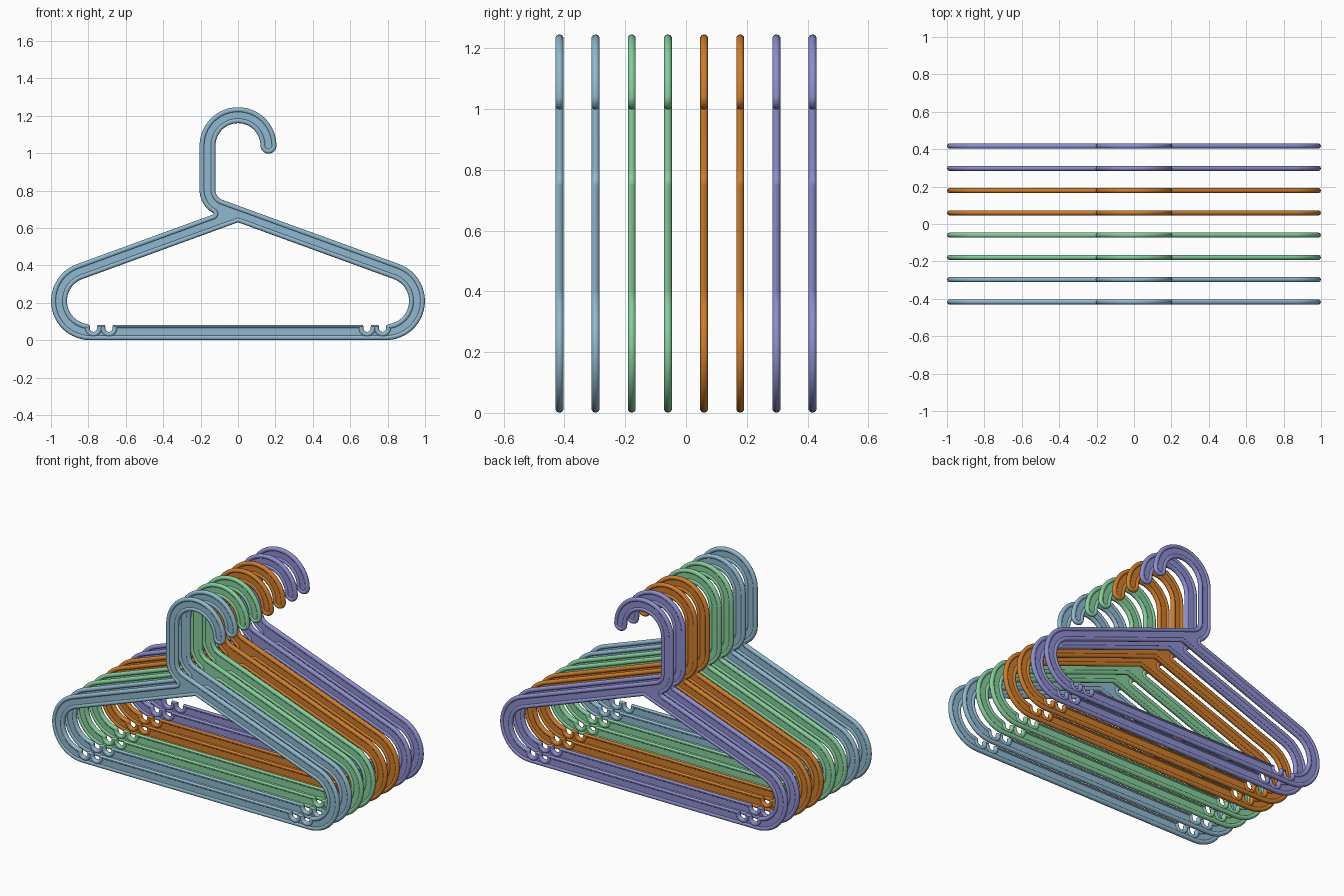
import bpy, math

if "Cube" in bpy.data.objects:
    bpy.data.objects.remove(bpy.data.objects["Cube"])

RIM = 0.0135      # rim tube radius (half the hanger thickness)
H = 0.029         # centreline to rim path
SLOPE = 20        # shoulder angle in degrees


def arc(cx, cz, r, a0, a1):
    n = max(3, math.ceil(abs(a1 - a0) / 7))
    angs = [math.radians(a0 + (a1 - a0) * i / n) for i in range(n + 1)]
    return [(cx + r * math.cos(a), cz + r * math.sin(a)) for a in angs]


# outer contour: hook, neck, crotch, shoulders, bottom bar, hook inside and tip
outer = (arc(0, 1.04, 0.163 + H, 0, 180)
         + arc(-0.063, 0.804, 0.1 + H, 180, 240)
         + arc(-0.1364, 0.6761, 0.0185, 60, -70)
         + arc(-0.79, 0.21, 0.167 + H, 90 + SLOPE, 270)
         + arc(0.79, 0.21, 0.167 + H, 270, 450 - SLOPE)
         + arc(-0.063, 0.804, 0.1 - H, 250, 180)
         + arc(0, 1.04, 0.163 - H, 180, 0)
         + arc(0.163, 1.04, H, 180, 360)[1:-1])

# inner contour: triangle opening with strap notches in the bar
inner = arc(-0.79, 0.21, 0.167 - H, 90 + SLOPE, 262)
for xn in (-0.773, -0.69, 0.69, 0.773):
    inner += arc(xn, 0.064, 0.0325, 166, 374)
inner += arc(0.79, 0.21, 0.167 - H, 278, 450 - SLOPE) + [(0, 0.644)]


def curve_mesh(name, dims, **settings):
    cu = bpy.data.curves.new(name, 'CURVE')
    cu.dimensions = dims
    for key, val in settings.items():
        setattr(cu, key, val)
    for loop in (outer, inner):
        pts = [p for i, p in enumerate(loop) if math.dist(p, loop[i - 1]) > 1e-4]
        sp = cu.splines.new('POLY')
        sp.points.add(len(pts) - 1)
        for sp_pt, (x, z) in zip(sp.points, pts):
            sp_pt.co = (x, z, 0, 1)
        sp.use_cyclic_u = True
    ob = bpy.data.objects.new(name, cu)
    bpy.context.collection.objects.link(ob)
    ob.rotation_euler.x = math.pi / 2
    return ob


# rounded rims plus a thin recessed web
rim = curve_mesh("hanger_rim", '3D', bevel_depth=RIM, bevel_resolution=3)
web = curve_mesh("hanger_web", '2D', fill_mode='BOTH', extrude=0.007)
bpy.ops.object.select_all(action='DESELECT')
for ob in (rim, web):
    ob.select_set(True)
bpy.context.view_layer.objects.active = rim
bpy.ops.object.convert(target='MESH')
bpy.ops.object.join()
base = bpy.context.view_layer.objects.active
bpy.ops.object.transform_apply(location=False, rotation=True, scale=False)
bpy.ops.object.shade_smooth_by_angle(angle=math.radians(40))

# eight hangers, two of each colour
colours = [("pale_blue", (0.28, 0.48, 0.62)), ("mint_green", (0.24, 0.62, 0.33)),
           ("orange", (0.62, 0.205, 0.026)), ("lavender", (0.27, 0.27, 0.62))]
mats = []
for name, rgb in colours:
    m = bpy.data.materials.new(name)
    m.diffuse_color = (*rgb, 1)
    m.use_nodes = True
    m.node_tree.nodes["Principled BSDF"].inputs["Base Color"].default_value = m.diffuse_color
    mats.append(m)

for i in range(8):
    ob = base if i == 0 else base.copy()
    if i:
        ob.data = base.data.copy()
        bpy.context.collection.objects.link(ob)
    ob.name = f"hanger_{i + 1}"
    ob.location.y = -0.4165 + 0.119 * i
    ob.data.materials.clear()
    ob.data.materials.append(mats[i // 2])
